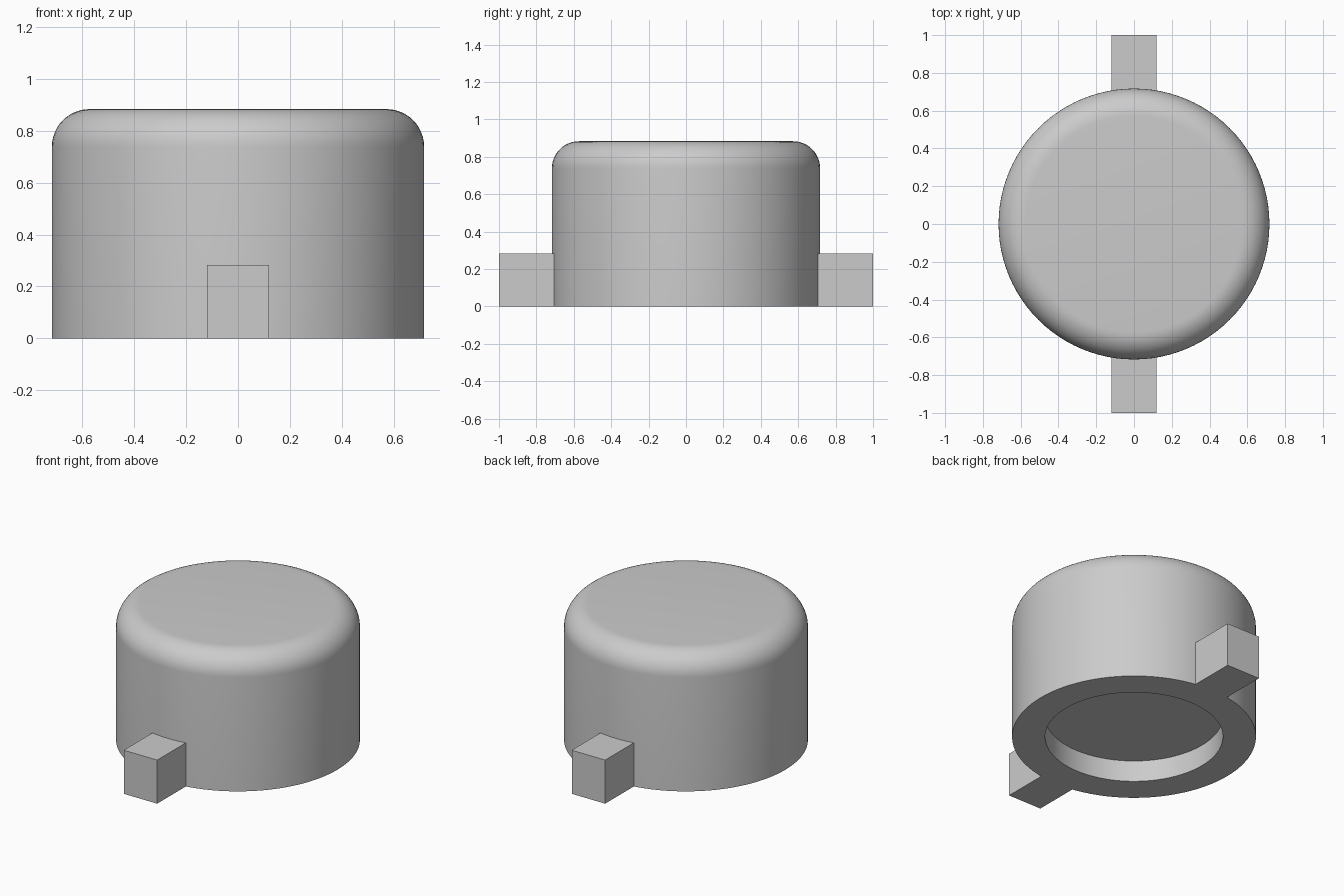
import bpy
import bmesh
from math import radians, sin, cos, asin, pi
from mathutils import Matrix, Vector

if "Cube" in bpy.data.objects:
    bpy.data.objects.remove(bpy.data.objects["Cube"], do_unlink=True)

RADIUS, HEIGHT, FILLET = 0.717, 0.883, 0.145
RECESS_RADIUS, RECESS_DEPTH = 0.523, 0.138
TAB_HALF_WIDTH, TAB_HEIGHT = 0.12, 0.283
SEGMENTS = 96

grey = bpy.data.materials.new("plain grey")
grey.use_nodes = True
colour = (0.6, 0.6, 0.6, 1)
grey.diffuse_color = colour
grey.node_tree.nodes["Principled BSDF"].inputs["Base Color"].default_value = colour


def add_object(name, bm):
    bmesh.ops.recalc_face_normals(bm, faces=bm.faces)
    mesh = bpy.data.meshes.new(name)
    bm.to_mesh(mesh)
    bm.free()
    mesh.materials.append(grey)
    obj = bpy.data.objects.new(name, mesh)
    bpy.context.collection.objects.link(obj)
    return obj


# Cap body: lathed half section with a rounded top edge and a recess below
section = [(0, RECESS_DEPTH), (RECESS_RADIUS, RECESS_DEPTH), (RECESS_RADIUS, 0), (RADIUS, 0)]
for i in range(13):
    a = pi / 2 * i / 12
    section.append((RADIUS - FILLET + FILLET * cos(a), HEIGHT - FILLET + FILLET * sin(a)))
section.append((0, HEIGHT))

bm = bmesh.new()
verts = [bm.verts.new((r, 0, z)) for r, z in section]
edges = [bm.edges.new(pair) for pair in zip(verts, verts[1:])]
bmesh.ops.spin(bm, geom=verts + edges, axis=(0, 0, 1), cent=(0, 0, 0),
               angle=2 * pi, steps=SEGMENTS, use_merge=True)
bmesh.ops.remove_doubles(bm, verts=bm.verts, dist=0.0001)
body = add_object("cap_body", bm)

# Smooth walls, sharp rims
bpy.ops.object.select_all(action="DESELECT")
body.select_set(True)
bpy.context.view_layer.objects.active = body
bpy.ops.object.shade_smooth_by_angle(angle=radians(30))

# Locking tabs: extruded outlines whose inner end follows the round wall
for name, turn in (("back_tab", 0), ("front_tab", pi)):
    bm = bmesh.new()
    reach = asin(TAB_HALF_WIDTH / RADIUS)
    outline = [(TAB_HALF_WIDTH, 1), (-TAB_HALF_WIDTH, 1)]
    for i in range(9):
        a = reach * (i / 4 - 1)
        outline.append((RADIUS * sin(a), RADIUS * cos(a) - 0.003))
    base = bm.faces.new([bm.verts.new((x, y, 0)) for x, y in outline])
    raised = bmesh.ops.extrude_face_region(bm, geom=[base])["geom"]
    bmesh.ops.translate(bm, vec=Vector((0, 0, TAB_HEIGHT)),
                        verts=[v for v in raised if isinstance(v, bmesh.types.BMVert)])
    bmesh.ops.rotate(bm, verts=bm.verts, cent=(0, 0, 0), matrix=Matrix.Rotation(turn, 3, "Z"))
    add_object(name, bm)
